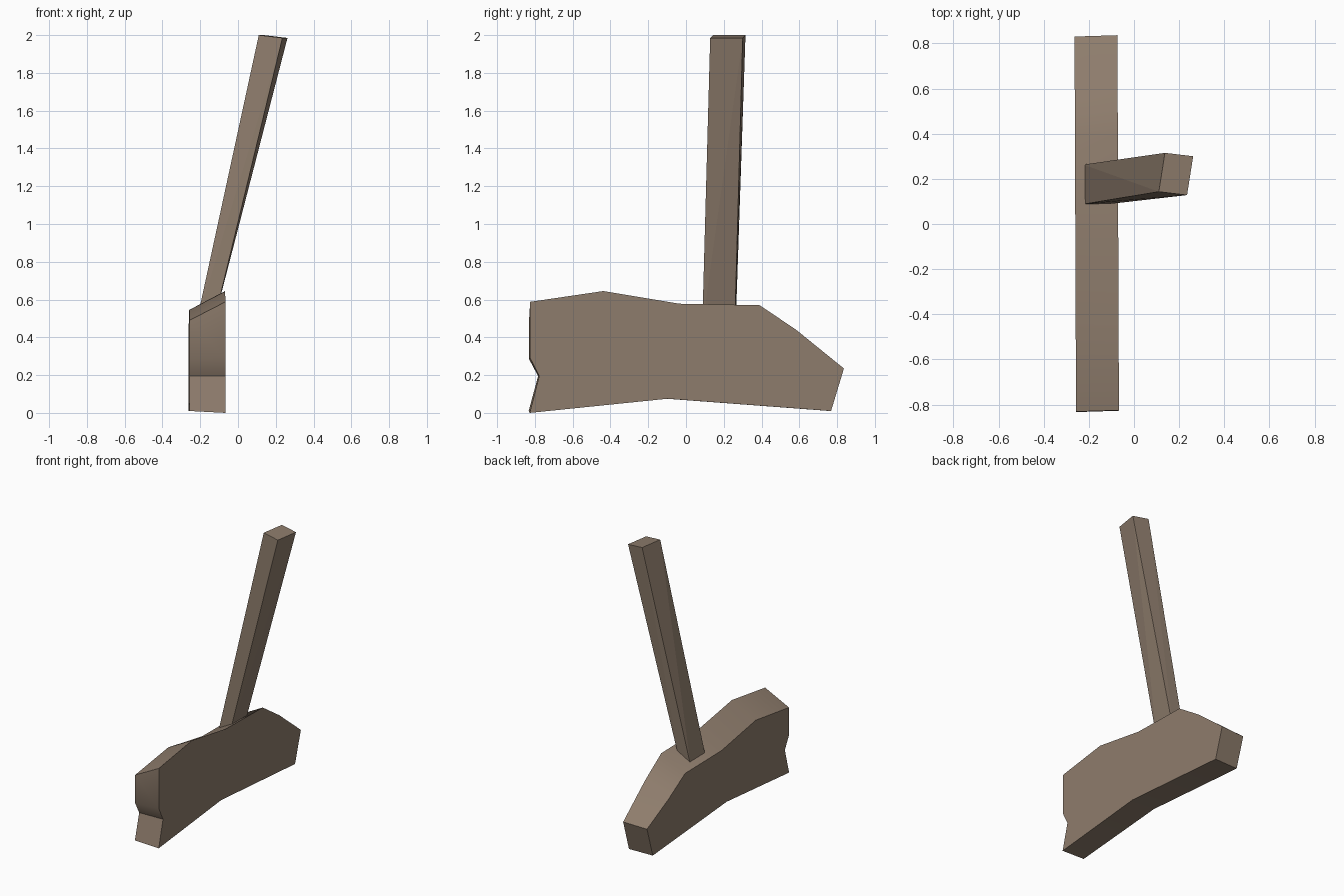
import bpy, math

if "Cube" in bpy.data.objects:
    bpy.data.objects.remove(bpy.data.objects["Cube"])

wood = bpy.data.materials.new("brown wood")
wood.diffuse_color = (0.27, 0.202, 0.15, 1)
wood.use_nodes = True
wood.node_tree.nodes["Principled BSDF"].inputs["Base Color"].default_value = wood.diffuse_color


def make(name, verts, faces, smooth):
    mesh = bpy.data.meshes.new(name)
    mesh.from_pydata(verts, [], faces)
    mesh.materials.append(wood)
    ob = bpy.data.objects.new(name, mesh)
    bpy.context.collection.objects.link(ob)
    bpy.ops.object.select_all(action='DESELECT')
    ob.select_set(True)
    bpy.context.view_layer.objects.active = ob
    bpy.ops.object.mode_set(mode='EDIT')
    bpy.ops.mesh.select_all(action='SELECT')
    bpy.ops.mesh.normals_make_consistent(inside=False)
    bpy.ops.object.mode_set(mode='OBJECT')
    if smooth:
        bpy.ops.object.shade_smooth_by_angle(angle=math.radians(30))
    return ob


# Thick plank: side outline as (y, z on right side, z on left side)
outline = [
    (-0.83, 0.0, 0.01), (-0.78, 0.195, 0.195), (-0.828, 0.29, 0.285),
    (-0.828, 0.588, 0.49), (-0.44, 0.645, 0.545), (-0.04, 0.578, 0.475),
    (0.387, 0.57, 0.47), (0.58, 0.44, 0.355), (0.833, 0.235, 0.23),
    (0.765, 0.01, 0.01), (-0.10, 0.075, 0.075),
]
n = len(outline)
verts = [(-0.07 - 0.004 * y, y + 0.003, zr) for y, zr, zl in outline]
verts += [(-0.26 - 0.004 * y, y - 0.003, zl) for y, zr, zl in outline]
faces = [tuple(range(n)), tuple(range(2 * n - 1, n - 1, -1))]
faces += [(i, (i + 1) % n, n + (i + 1) % n, n + i) for i in range(n)]
make("plank", verts, faces, True)

# Leaning post: slightly twisted box whose foot is sunk into the plank
foot = [(-0.224, 0.088, 0.46), (-0.133, 0.086, 0.46),
        (-0.133, 0.258, 0.46), (-0.224, 0.263, 0.46)]
head = [(0.11, 0.143, 2.0), (0.235, 0.128, 1.985),
        (0.262, 0.30, 1.985), (0.137, 0.315, 2.0)]
faces = [(3, 2, 1, 0), (4, 5, 6, 7),
         (0, 1, 5), (0, 5, 4), (1, 2, 6), (1, 6, 5),
         (2, 3, 7), (2, 7, 6), (3, 0, 4), (3, 4, 7)]
make("leaning_post", foot + head, faces, False)
